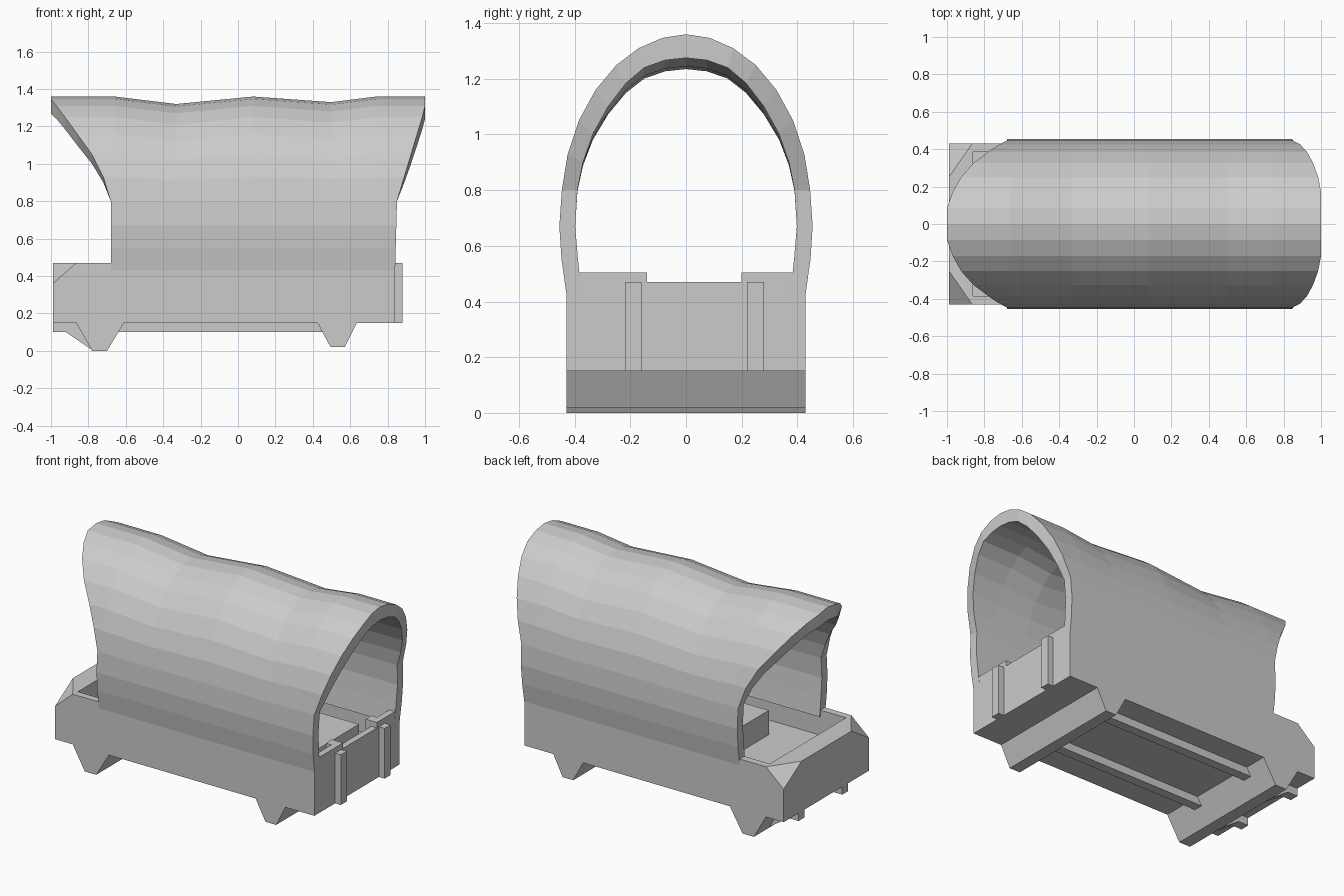
import bpy, bmesh
from mathutils import Vector

cube = bpy.data.objects.get("Cube")
if cube:
    bpy.data.objects.remove(cube, do_unlink=True)


def finish(name, bm):
    bmesh.ops.recalc_face_normals(bm, faces=bm.faces)
    mesh = bpy.data.meshes.new(name)
    bm.to_mesh(mesh)
    bm.free()
    obj = bpy.data.objects.new(name, mesh)
    bpy.context.collection.objects.link(obj)
    return obj


def prism(name, outline, y0, y1):
    """Extrude an (x, z) outline from y0 to y1."""
    bm = bmesh.new()
    face = bm.faces.new([bm.verts.new((x, y0, z)) for x, z in outline])
    ext = bmesh.ops.extrude_face_region(bm, geom=[face])["geom"]
    bmesh.ops.translate(bm, vec=(0, y1 - y0, 0),
                        verts=[v for v in ext if isinstance(v, bmesh.types.BMVert)])
    return finish(name, bm)


def box(name, x, y, z):
    return prism(name, [(x[0], z[0]), (x[1], z[0]), (x[1], z[1]), (x[0], z[1])], *y)


def lerp(table, t):
    """Piecewise linear lookup in sorted (key, value) pairs."""
    if t <= table[0][0]:
        return table[0][1]
    for (a, va), (b, vb) in zip(table, table[1:]):
        if t <= b:
            return va + (vb - va) * (t - a) / (b - a)
    return table[-1][1]


FRONT, REAR, HALF = -0.99, 0.84, 0.43
BASE, FLOOR, RIM, LEDGE = 0.15, 0.31, 0.47, 0.505

# Wagon bed: floor and side walls
box("bed_floor", (-0.87, REAR), (-HALF, HALF), (BASE, FLOOR))
for side, y in (("right", (-HALF, -0.385)), ("left", (0.385, HALF))):
    box(side + "_bed_wall", (-0.87, REAR), y, (BASE, RIM))

# Thick front board with its two upper corners cut off
board = box("front_board", (FRONT, -0.86), (-HALF, HALF), (BASE, RIM))
bm = bmesh.new()
bm.from_mesh(board.data)
for s in (-1, 1):
    a = Vector((FRONT, s * 0.25, RIM))
    b = Vector((-0.865, s * HALF, RIM))
    c = Vector((FRONT, s * HALF, 0.36))
    normal = (b - a).cross(c - a)
    if normal.z < 0:
        normal.negate()
    cut = bmesh.ops.bisect_plane(bm, geom=bm.verts[:] + bm.edges[:] + bm.faces[:],
                                 plane_co=a, plane_no=normal, clear_outer=True)
    edges = [e for e in cut["geom_cut"] if isinstance(e, bmesh.types.BMEdge)]
    bmesh.ops.holes_fill(bm, edges=edges, sides=0)
bmesh.ops.recalc_face_normals(bm, faces=bm.faces)
bm.to_mesh(board.data)
bm.free()

# Tailgate, higher corner panels, inner and outer posts
box("tailgate", (0.8, REAR), (-0.2, 0.25), (BASE, RIM))
box("right_rear_panel", (0.8, REAR), (-HALF, -0.16), (BASE, LEDGE))
box("left_rear_panel", (0.8, REAR), (0.22, HALF), (BASE, LEDGE))
for side, outer, inner in (("right", (-0.22, -0.16), (-0.2, -0.14)),
                           ("left", (0.22, 0.28), (0.2, 0.26))):
    box(side + "_outer_post", (REAR, 0.88), outer, (BASE, RIM))
    box(side + "_inner_post", (0.76, REAR), inner, (FLOOR, LEDGE))
    # Long rail under the bed
    prism(side + "_under_rail",
          [(FRONT, BASE), (FRONT, 0.1), (-0.92, 0.1), (-0.78, 0.005),
           (-0.7, 0.1), (0.48, 0.1), (0.48, BASE)], *outer)

# Cargo box standing in the bed
box("cargo_box", (-0.43, 0.72), (-0.22, 0.19), (FLOOR - 0.01, RIM - 0.005))

# Tapered bolsters across the underside
prism("front_bolster", [(-0.865, BASE), (-0.78, 0), (-0.7, 0), (-0.61, BASE)], -HALF, HALF)
prism("rear_bolster", [(0.425, BASE), (0.495, 0.02), (0.57, 0.02), (0.635, BASE)], -HALF, HALF)

# Canopy: half arches from the bottom up to the ridge, mirrored
outer_half = [(0.43, 0.43), (0.447, 0.55), (0.455, 0.67), (0.446, 0.8), (0.425, 0.93),
              (0.385, 1.05), (0.325, 1.16), (0.25, 1.25), (0.17, 1.31), (0.085, 1.347)]
inner_half = [(0.375, 0.43), (0.388, 0.55), (0.398, 0.67), (0.39, 0.8), (0.37, 0.9),
              (0.335, 1.0), (0.28, 1.1), (0.215, 1.185), (0.15, 1.24), (0.075, 1.267)]
front_edge = [(0.8, -0.68), (0.93, -0.72), (1.05, -0.78), (1.16, -0.86),
              (1.25, -0.925), (1.31, -0.97), (1.345, -1)]
rear_edge = [(0.43, 0.84), (0.8, 0.85), (1.05, 0.925), (1.25, 0.985), (1.31, 1)]
sag = [(-0.66, 0), (-0.33, 0.04), (0.08, 0), (0.5, 0.03), (0.74, 0)]


def arch(half, top):
    return half + [(0, top)] + [(-y, z) for y, z in reversed(half)]


outer, inner = arch(outer_half, 1.36), arch(inner_half, 1.275)
bm = bmesh.new()


def shell(profile):
    rows = []
    for (y, z), (_, edge_z) in zip(profile, outer):
        xs = [lerp(front_edge, edge_z)] + [x for x, _ in sag] + [lerp(rear_edge, edge_z)]
        weight = min(1, max(0, (z - 0.75) / 0.5))
        rows.append([bm.verts.new((x, y, z - weight * lerp(sag, x))) for x in xs])
    for r, s in zip(rows, rows[1:]):
        for i in range(len(r) - 1):
            bm.faces.new((r[i], r[i + 1], s[i + 1], s[i]))
    border = rows[0] + [r[-1] for r in rows[1:-1]] + rows[-1][::-1]
    return border + [r[0] for r in rows[-2:0:-1]]


a, b = shell(outer), shell(inner)
for i in range(len(a)):
    j = (i + 1) % len(a)
    bm.faces.new((a[i], a[j], b[j], b[i]))
finish("canopy", bm)
